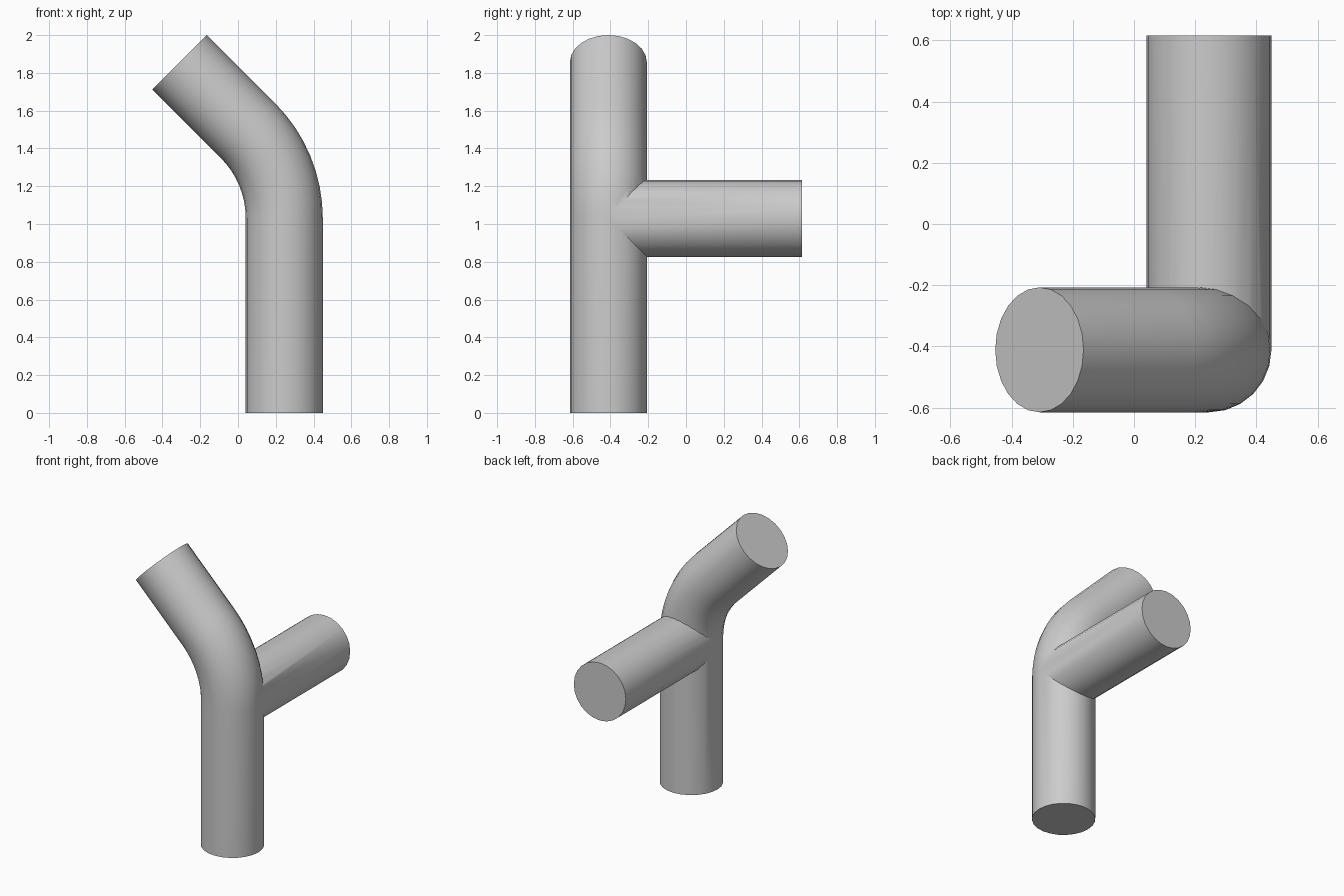
import bpy, bmesh, math
from mathutils import Vector

if "Cube" in bpy.data.objects:
    bpy.data.objects.remove(bpy.data.objects["Cube"])

R, SIDES = 0.204, 24
X, Y, Z = 0.245, -0.411, 1.03   # pipe axis and junction height
BEND = 0.657                    # bend centreline radius


def tube(name, stations):
    """Capped tube through (centre, side axis, other axis) stations."""
    bm = bmesh.new()
    rings = []
    for c, u, v in stations:
        ring = []
        for i in range(SIDES):
            a = 2 * math.pi * i / SIDES
            ring.append(bm.verts.new(Vector(c) + R * (math.cos(a) * Vector(u) + math.sin(a) * Vector(v))))
        rings.append(ring)
    for a, b in zip(rings, rings[1:]):
        for i in range(SIDES):
            j = (i + 1) % SIDES
            bm.faces.new((a[i], a[j], b[j], b[i]))
    bm.faces.new(rings[0])
    bm.faces.new(rings[-1])
    bmesh.ops.recalc_face_normals(bm, faces=bm.faces)
    me = bpy.data.meshes.new(name)
    bm.to_mesh(me)
    bm.free()
    ob = bpy.data.objects.new(name, me)
    bpy.context.collection.objects.link(ob)
    return ob


# Main pipe: upright, 45 degree bend, slanted end
path = [((X, Y, 0), (1, 0, 0), (0, 1, 0))]
for k in range(9):
    a = math.radians(45) * k / 8
    path.append(((X - BEND + BEND * math.cos(a), Y, Z + BEND * math.sin(a)),
                 (math.cos(a), 0, math.sin(a)), (0, 1, 0)))
s = math.sqrt(0.5)
path.append(((-0.309, Y, 1.856), (s, 0, s), (0, 1, 0)))
main = tube("bent_pipe", path)

# Side branch running to the back, starting inside the main pipe
branch = tube("side_branch", [((X, y, Z), (1, 0, 0), (0, 0, 1)) for y in (Y, 0.615)])

# Join both into one clean surface
mod = main.modifiers.new("join", "BOOLEAN")
mod.operation = "UNION"
mod.solver = "EXACT"
mod.object = branch
bpy.context.view_layer.objects.active = main
main.select_set(True)
bpy.ops.object.modifier_apply(modifier=mod.name)
bpy.data.objects.remove(branch)
bpy.ops.object.shade_smooth_by_angle(angle=math.radians(30))
